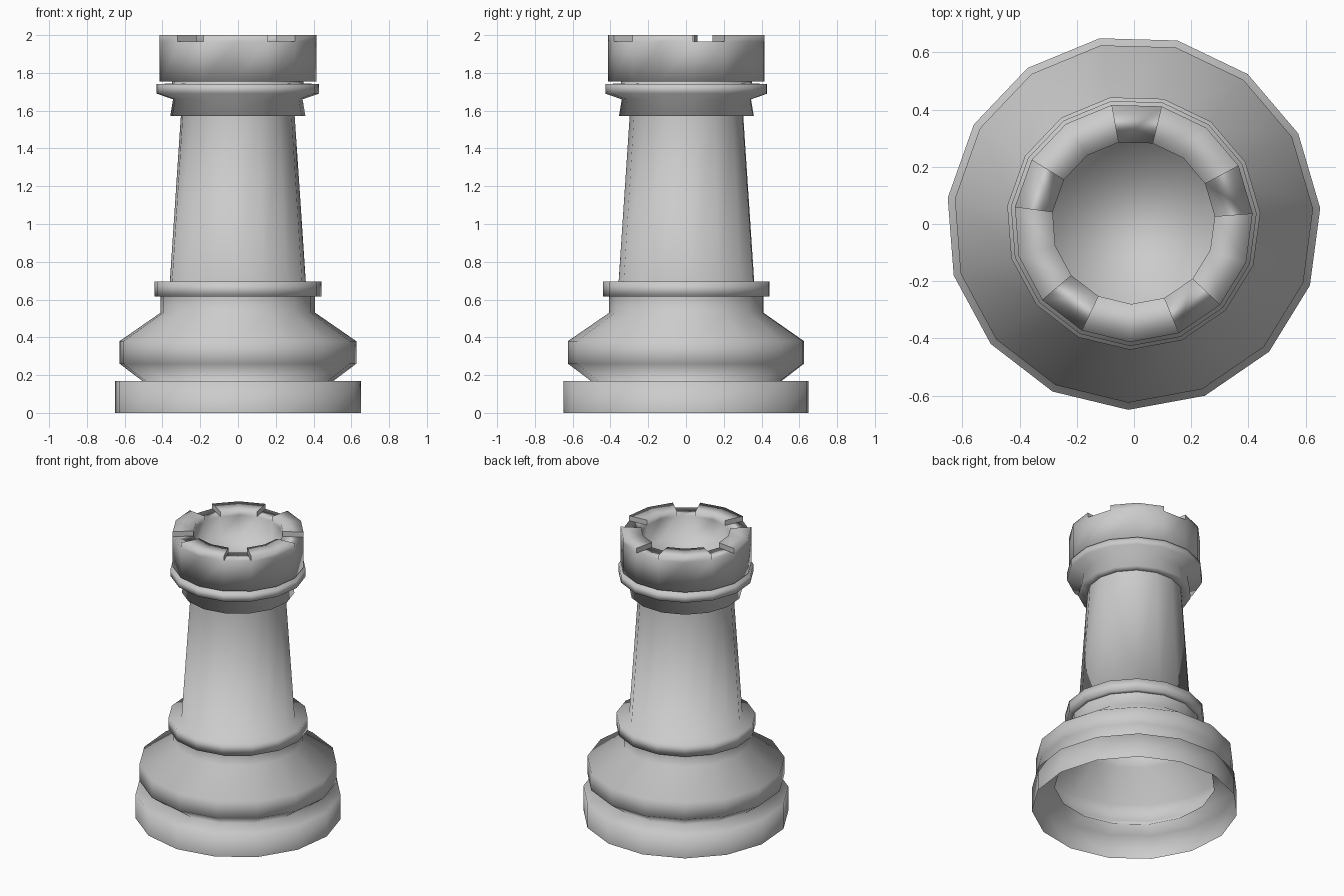
import bpy, bmesh
from math import cos, sin, radians

cube = bpy.data.objects.get("Cube")
if cube:
    bpy.data.objects.remove(cube, do_unlink=True)

SIDES = 15
TURN = radians(4.4)
AXIS = (-0.002, 0.005)

stone = bpy.data.materials.new("plain_grey")
stone.use_nodes = True
GREY = (0.6, 0.6, 0.6, 1)
stone.diffuse_color = GREY
stone.node_tree.nodes["Principled BSDF"].inputs["Base Color"].default_value = GREY


def make_rings(bm, profile):
    """One ring of vertices for each (radius, height) of the profile."""
    angles = [TURN + radians(360) * s / SIDES for s in range(SIDES)]
    return [[bm.verts.new((AXIS[0] + r * cos(a), AXIS[1] + r * sin(a), z))
             for a in angles] for r, z in profile]


def lathe(name, profile, slot_ring=None, floor=False):
    """Turn a profile; slot_ring is the ring where notches in the rim begin."""
    bm = bmesh.new()
    rings = make_rings(bm, profile)
    for s in range(SIDES):
        t = (s + 1) % SIDES
        notched = slot_ring is not None and s % 3 == 0
        for i in range(len(rings) - 1):
            if notched and slot_ring <= i < slot_ring + 3:
                continue
            low, high = rings[i], rings[i + 1]
            bm.faces.new((low[s], low[t], high[t], high[s]))
        if notched:
            a, b, c, d = rings[slot_ring:slot_ring + 4]
            sides = [bm.faces.new((d[s], c[s], b[s], a[s])),
                     bm.faces.new((a[t], b[t], c[t], d[t]))]
            bm.faces.new((a[s], a[t], d[t], d[s]))
            for face in sides:
                for edge in face.edges:
                    edge.smooth = False
    if floor:
        bm.faces.new(rings[-1])
    for face in bm.faces:
        face.smooth = True
    mesh = bpy.data.meshes.new(name)
    bm.to_mesh(mesh)
    bm.free()
    mesh.materials.append(stone)
    obj = bpy.data.objects.new(name, mesh)
    bpy.context.collection.objects.link(obj)
    return obj


# Hollow foot, open underneath, with the bulge above it
lathe("base_and_bulge", [(0.655, 0), (0.655, 0.17), (0.51, 0.17), (0.63, 0.26),
                         (0.63, 0.38), (0.412, 0.53), (0.412, 0.615)])
# Flange and tapered tower
lathe("flange_and_shaft", [(0.41, 0.615), (0.445, 0.615), (0.445, 0.695),
                           (0.362, 0.695), (0.303, 1.575)])
# Moulded collar and thin neck
lathe("collar", [(0.30, 1.572), (0.36, 1.572), (0.345, 1.66), (0.432, 1.69),
                 (0.432, 1.74), (0.35, 1.745), (0.35, 1.755)])
# Battlemented head with a sunken floor
lathe("battlement_head", [(0.345, 1.755), (0.418, 1.755), (0.418, 1.965),
                          (0.418, 2.0), (0.285, 2.0), (0.285, 1.965),
                          (0.285, 1.82)], slot_ring=2, floor=True)
